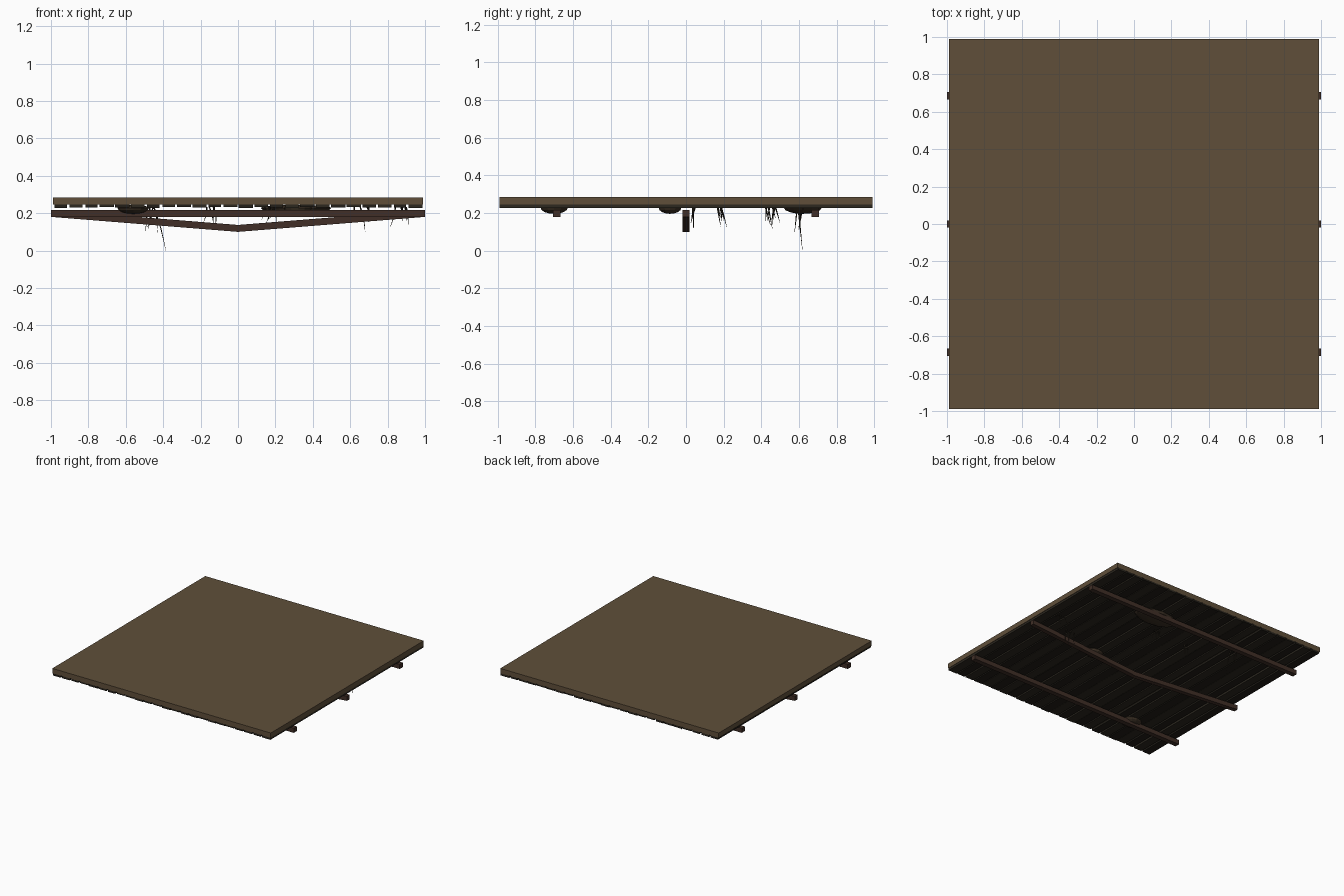
import bpy, bmesh, math, random
from mathutils import Vector

if "Cube" in bpy.data.objects:
    bpy.data.objects.remove(bpy.data.objects["Cube"])
random.seed(4)


def mat(name, c):
    m = bpy.data.materials.new(name)
    m.diffuse_color = (*c, 1)
    m.use_nodes = True
    m.node_tree.nodes["Principled BSDF"].inputs["Base Color"].default_value = m.diffuse_color
    return m


EARTH = mat("earth", (0.115, 0.078, 0.042))
WOOD = mat("beam_wood", (0.052, 0.028, 0.020))
DARK = [mat("plank_dark", (0.016, 0.013, 0.009)), mat("plank_mid", (0.026, 0.021, 0.014))]
CLUMP = mat("clump_soil", (0.045, 0.030, 0.018))
ROOT = mat("root_fibre", (0.03, 0.022, 0.014))


def finish(name, bm, material):
    bmesh.ops.recalc_face_normals(bm, faces=bm.faces)
    me = bpy.data.meshes.new(name)
    bm.to_mesh(me)
    bm.free()
    me.materials.append(material)
    ob = bpy.data.objects.new(name, me)
    bpy.context.collection.objects.link(ob)
    return ob


def box(name, x, y, z, material):
    bm = bmesh.new()
    bmesh.ops.create_cube(bm, size=1)
    for v in bm.verts:
        v.co = [a[0] if c < 0 else a[1] for a, c in zip((x, y, z), v.co)]
    return finish(name, bm, material)


# Roof slab
box("roof_slab", (-0.99, 0.99), (-0.99, 0.99), (0.245, 0.285), EARTH)

# Uneven planks under the slab, running front to back
N = 24
pitch = 1.98 / N
for i in range(N):
    cx = -0.99 + (i + 0.5) * pitch
    hw = pitch * random.uniform(0.38, 0.48)
    drop = random.uniform(-0.003, 0.003)
    box("ceiling_plank", (cx - hw, cx + hw), (-0.99, 0.99),
        (0.231 + drop, 0.246), DARK[i % 2])

# Straight outer beams
for y in (-0.685, 0.685):
    box("straight_beam", (-1, 1), (y - 0.02, y + 0.02), (0.18, 0.217), WOOD)

# Sagging middle beam
bm = bmesh.new()
profile = [(-1, 0.18), (0, 0.10), (1, 0.18), (1, 0.217), (0, 0.137), (-1, 0.217)]
a = [bm.verts.new((x, -0.018, z)) for x, z in profile]
b = [bm.verts.new((x, 0.018, z)) for x, z in profile]
for s in (a, b):
    bm.faces.new((s[0], s[1], s[4], s[5]))
    bm.faces.new((s[1], s[2], s[3], s[4]))
for i in range(6):
    j = (i + 1) % 6
    bm.faces.new((a[i], a[j], b[j], b[i]))
finish("sagging_beam", bm, WOOD)

# Flattened clumps bulging from the ceiling
for x, y, rx, ry, rz in ((-0.56, -0.70, 0.085, 0.072, 0.032),
                         (0.32, -0.085, 0.075, 0.06, 0.032),
                         (0.31, 0.62, 0.19, 0.1, 0.032)):
    bm = bmesh.new()
    bmesh.ops.create_uvsphere(bm, u_segments=12, v_segments=8, radius=1)
    for v in bm.verts:
        v.co = (x + v.co.x * rx, y + v.co.y * ry, 0.228 + v.co.z * rz * (1 if v.co.z < 0 else 0.5))
    finish("soil_clump", bm, CLUMP)


# Thin tapering hanging roots
def root(x, y, length):
    bm = bmesh.new()
    rings, lean = [], Vector((random.uniform(-.3, .3), random.uniform(-.3, .3), -1))
    for k, r in enumerate((0.004, 0.0028, 0.0006)):
        c = Vector((x, y, 0.233)) + lean * (length * k / 2)
        c.x += 0.006 * (k == 1)
        rings.append([bm.verts.new((c.x + r * math.cos(t * math.tau / 4),
                                    c.y + r * math.sin(t * math.tau / 4), c.z)) for t in range(4)])
    for p, q in zip(rings, rings[1:]):
        for t in range(4):
            bm.faces.new((p[t], p[(t + 1) % 4], q[(t + 1) % 4], q[t]))
    bm.faces.new(rings[0])
    bm.faces.new(rings[-1])
    finish("hanging_root", bm, ROOT)


for x, y, n, depth in ((-0.46, 0.60, 4, 0.2), (-0.15, 0.44, 5, 0.12), (0.15, 0.48, 5, 0.13),
                       (0.66, 0.05, 4, 0.14), (0.86, 0.17, 5, 0.11)):
    for i in range(n):
        root(x + random.uniform(-0.04, 0.04), y + random.uniform(-0.02, 0.02),
             depth * random.uniform(0.5, 1))
root(-0.45, 0.595, 0.232)
